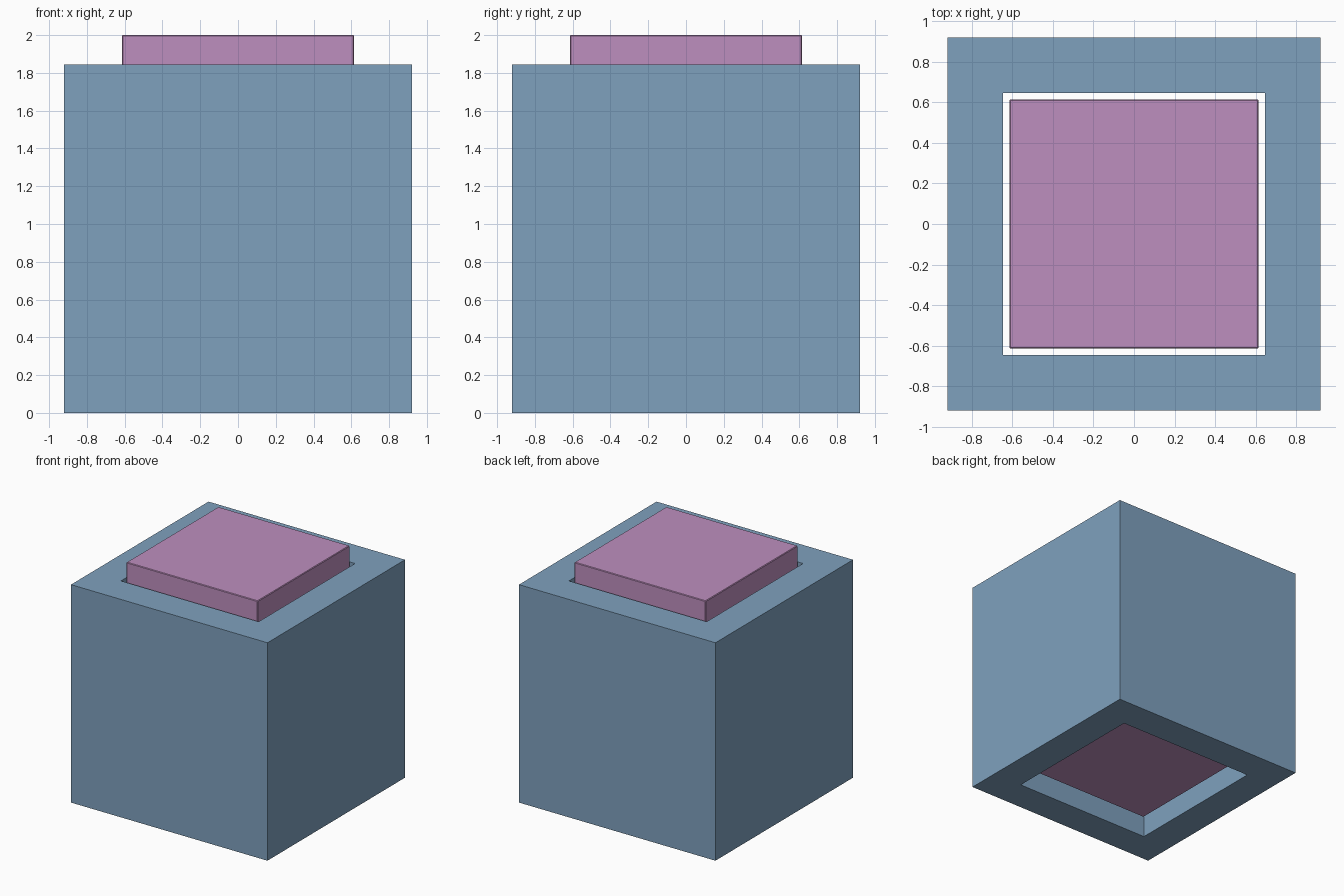
import bpy, bmesh

cube = bpy.data.objects.get("Cube")
if cube:
    bpy.data.objects.remove(cube, do_unlink=True)

HALF = 0.92      # half width of the block
HOLE = 0.645     # half width of the square hole
PEG = 0.615      # half width of the peg
HEIGHT = 1.845   # block and peg share one height
LIFT = 0.155     # peg stands this far above the block's base


def material(name, rgb):
    mat = bpy.data.materials.new(name)
    mat.use_nodes = True
    colour = (*rgb, 1.0)
    mat.diffuse_color = colour
    mat.node_tree.nodes["Principled BSDF"].inputs["Base Color"].default_value = colour
    return mat


def add_object(name, bm, mat):
    bmesh.ops.recalc_face_normals(bm, faces=bm.faces)
    mesh = bpy.data.meshes.new(name)
    bm.to_mesh(mesh)
    bm.free()
    mesh.materials.append(mat)
    obj = bpy.data.objects.new(name, mesh)
    bpy.context.collection.objects.link(obj)
    return obj


def square(bm, half, z):
    corners = ((-1, -1), (1, -1), (1, 1), (-1, 1))
    return [bm.verts.new((half * x, half * y, z)) for x, y in corners]


def bridge(bm, a, b):
    for i in range(4):
        j = (i + 1) % 4
        bm.faces.new((a[i], a[j], b[j], b[i]))


blue = material("dusty blue", (0.212, 0.356, 0.515))
pink = material("orchid pink", (0.515, 0.275, 0.521))

# Block with a square hole running right through it
bm = bmesh.new()
rings = [square(bm, h, z) for h, z in
         ((HALF, 0), (HALF, HEIGHT), (HOLE, HEIGHT), (HOLE, 0))]
for i in range(4):
    bridge(bm, rings[i], rings[(i + 1) % 4])
add_object("outer_block", bm, blue)

# Loose peg standing up out of the hole
bm = bmesh.new()
low, high = square(bm, PEG, LIFT), square(bm, PEG, LIFT + HEIGHT)
bridge(bm, low, high)
bm.faces.new(low)
bm.faces.new(high)
peg = add_object("square_peg", bm, pink)

# Slightly eased peg edges
bevel = peg.modifiers.new("eased_edges", 'BEVEL')
bevel.width = 0.005
bevel.segments = 1
